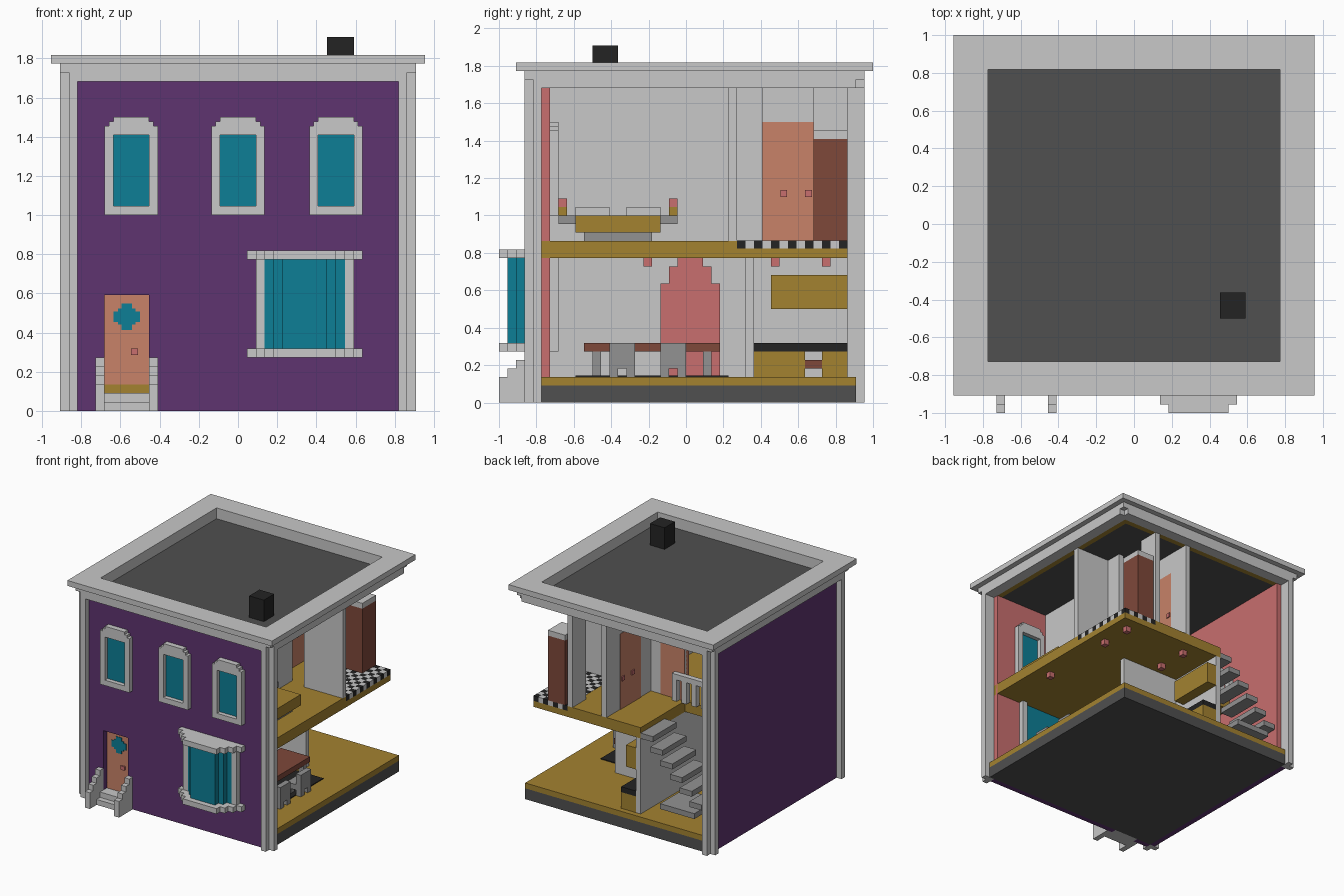
import bpy
import bmesh

if "Cube" in bpy.data.objects:
    bpy.data.objects.remove(bpy.data.objects["Cube"], do_unlink=True)

# Everything is laid out on a block grid; one block is this long
BLOCK = 1 / 22
# Main levels and wall planes, in blocks
GROUND, LOWER_CEILING, UPPER, CEILING = 3, 17, 19, 37
FRONT, FRONT_INNER, LEFT_EDGE, RIGHT_EDGE, BACK = -17, -16, -17, 18, 19


def make_material(name, red, green, blue):
    material = bpy.data.materials.new(name)
    material.use_nodes = True
    colour = (red, green, blue, 1)
    material.diffuse_color = colour
    material.node_tree.nodes["Principled BSDF"].inputs["Base Color"].default_value = colour
    return material


white = make_material("white_trim", .578, .578, .578)
purple = make_material("purple_wall", .112, .034, .162)
teal = make_material("teal_glass", .004, .209, .305)
orange = make_material("orange_door", .578, .223, .138)
pink = make_material("pink_paint", .578, .156, .156)
gold = make_material("golden_wood", .366, .223, .03)
brown = make_material("brown_wood", .209, .065, .042)
black = make_material("black", .017, .017, .017)
slate = make_material("dark_slate", .08, .08, .08)
grey = make_material("mid_grey", .288, .288, .288)


def add_block(mesh, x, y, z, index=0):
    """Append one box, given as (low, high) ranges in blocks."""
    corners = [mesh.verts.new((i * BLOCK, j * BLOCK, k * BLOCK))
               for i in x for j in y for k in z]
    for loop in ("0132", "4675", "0451", "2376", "0264", "1573"):
        face = mesh.faces.new([corners[int(c)] for c in loop])
        face.material_index = index


def finish(name, mesh, *materials):
    data = bpy.data.meshes.new(name)
    mesh.to_mesh(data)
    mesh.free()
    for material in materials:
        data.materials.append(material)
    thing = bpy.data.objects.new(name, data)
    bpy.context.collection.objects.link(thing)
    return thing


def part(name, material, *blocks):
    mesh = bmesh.new()
    for x, y, z in blocks:
        add_block(mesh, x, y, z)
    return finish(name, mesh, material)


def ring(outer_x, outer_y, inner_x, inner_y, z):
    """Four blocks forming a rectangular frame seen from above."""
    (a, b), (c, d) = outer_x, outer_y
    (e, f), (g, h) = inner_x, inner_y
    return [((a, b), (c, g), z), ((a, b), (h, d), z),
            ((a, e), (g, h), z), ((f, b), (g, h), z)]


# Ground base and the two floors, the upper one leaving a stairwell
part("base_slab", slate, ((-18, 19), (FRONT, 20), (0, 2)))
part("ground_floor", gold, ((-18, 19), (FRONT, 20), (2, GROUND)))
part("upper_floor", gold,
     ((LEFT_EDGE, RIGHT_EDGE), (FRONT, 6), (LOWER_CEILING, UPPER)),
     ((-4, 11), (6, BACK), (LOWER_CEILING, UPPER)),
     ((11, RIGHT_EDGE), (6, BACK), (LOWER_CEILING, 18.1)))

# Outer walls with the front doorway left open
door_x, door_top = (-15, -10), 13
for name, material, y, low in (("front_wall", purple, (-18, FRONT), 0),
                               ("front_wall_lining", pink, (FRONT, FRONT_INNER), GROUND)):
    part(name, material,
         ((-18, door_x[0]), y, (low, CEILING)),
         ((door_x[1], 18), y, (low, CEILING)),
         (door_x, y, (door_top, CEILING)))
part("side_wall", purple, ((-19, -18), (FRONT, BACK), (0, CEILING)))
part("side_wall_lining", pink, ((-18, LEFT_EDGE), (FRONT_INNER, BACK), (GROUND, CEILING)))

# Notched corner pillars
column = (0, CEILING)
for name, side in (("front_left_pillar", 1), ("front_right_pillar", -1)):
    part(name, white,
         (sorted((18 * side, 19 * side)), (-19, FRONT), column),
         (sorted((19 * side, 20 * side)), (-18, FRONT), column))
part("back_right_pillar", white, ((-19, -18), (BACK, 21), column),
     ((-20, -19), (BACK, 20), column))

# Roof: stepped cornice round a sunken deck, with a chimney
well_x, well_y = (-17, 17), (-16, 18)
deck_x, deck_y = (-18, 18), (FRONT, BACK)
step = (CEILING, 38)
part("cornice_lower", white,
     *ring((-20, 20), (-18, 20), deck_x, deck_y, step),
     ((-19, 19), (-19, -18), step), ((-19, 19), (20, 21), step))
part("cornice_middle", white, *ring((-20, 20), (-19, 21), well_x, well_y, (38, 39)))
part("cornice_top", white, *ring((-21, 21), (-20, 22), well_x, well_y, (39, 40)))
part("ceiling_edge", gold, *ring(deck_x, deck_y, well_x, well_y, step))
part("roof_deck", slate, (well_x, well_y, step))
part("chimney", black, ((10, 13), (-11, -8), (38, 42)))

# Upper windows, framed on both faces of the wall
frame_y, pane_y = (-19, -15), (-18.2, -15.8)
for name, left in (("right_window", -15), ("middle_window", -3), ("left_window", 8)):
    right = left + 6
    inner = (left + 1, right - 1)
    part(name + "_frame", white,
         ((left, right), frame_y, (22, 23)),
         ((left, left + 1), frame_y, (23, 31)),
         ((right - 1, right), frame_y, (23, 31)),
         ((left, right), frame_y, (31, 32)),
         ((left + .5, right - .5), frame_y, (32, 32.5)),
         (inner, frame_y, (32.5, 33)))
    part(name + "_glass", teal, (inner, pane_y, (23, 31)))

# Bay window: stepped sill, head and glass
for name, z in (("bay_sill", (6, 7)), ("bay_head", (LOWER_CEILING, 18))):
    part(name, white, *[((1 + i, 14 - i), (-19 - i, -18 - i), z) for i in range(4)],
         ((2, 13), (-18, -15), (z[0], min(z[1], 17.5))))
bay_z = (7, LOWER_CEILING)
part("bay_jambs", white, ((2, 3), frame_y, bay_z), ((12, 13), frame_y, bay_z))
part("bay_glass", teal, ((3, 12), (-19, -15.8), bay_z),
     ((4, 11), (-20, -19), bay_z), ((5, 10), (-21, -20), bay_z))

# Front door with a star-shaped light and a knob
part("front_door", orange, (door_x, (FRONT, FRONT_INNER), (2, door_top)))
door_face = (-17.1, FRONT)
part("door_star", teal, ((-14, -11), door_face, (10, 11.2)),
     ((-13.1, -11.9), door_face, (9.1, 12.1)), ((-13.5, -11.5), door_face, (9.7, 11.5)))
part("door_knob", pink, ((-12, -11.2), (-17.3, FRONT), (6.3, 7)))

# Entrance steps between stepped side walls
part("entrance_steps", white, (door_x, (-20, -18), (0, 1)), (door_x, (-19, FRONT), (0, 2)))
for name, x in (("right_step_wall", (-16, -15)), ("left_step_wall", (-10, -9))):
    part(name, white, *[(x, (-22 + i, -21 + i), (0, 3 + i)) for i in range(4)])

# Ground floor partitions
lower = (GROUND, LOWER_CEILING)
part("hall_partition", white, ((-4, -3), (FRONT_INNER, BACK), lower))
part("kitchen_partition", white, ((-3, 9), (7, 8), lower))

# Upper floor partitions
upper = (UPPER, CEILING)
part("bedroom_partition", white, ((6, 7), (FRONT_INNER, 6), upper))
part("bathroom_partition", white, ((10, RIGHT_EDGE), (5, 6), upper),
     ((10, 11), (6, 9), upper), ((10, 11), (15, BACK), upper))
part("landing_partition", white, ((3, 4), (6, BACK), upper), ((-4, 6), (5, 6), upper))

# Inner doors
inner_door = (UPPER, 33)
part("landing_door", orange, ((2.9, 4.1), (9, 15), inner_door))
part("landing_door_knobs", pink, ((2.7, 4.3), (11.1, 11.9), (24.2, 25)),
     ((2.7, 4.3), (14, 14.8), (24.2, 25)))
part("study_door", orange, ((-4, 1), (4.9, 6.1), inner_door))

# Bathroom chequered tiles and tall cabinet
tiles = bmesh.new()
for i in range(11, RIGHT_EDGE):
    for j in range(6, BACK):
        add_block(tiles, (i, i + 1), (j, j + 1), (18.1, UPPER + .05), (i + j) % 2)
finish("bathroom_tiles", tiles, white, black)
part("bathroom_cabinet", brown, ((11.5, 15), (15, BACK), (UPPER, 31)))
part("bathroom_cabinet_top", white, ((11.5, 15), (15, BACK), (31, 32)))

# Open stairs climbing along the hall partition
for i in range(6):
    x, top = -4 - 2 * i, 18 - 2 * i
    part("stair_tread", grey, ((x - 2.5, x), (12, BACK), (top - 1, top)))
part("stair_landing", grey, ((-15, -8), (12, BACK), (5, 6)))

# Stairwell railing
rail_y = (6, 7)
part("railing", white, ((LEFT_EDGE, -2), rail_y, (23, 24)),
     *[((x, x + 1), rail_y, (UPPER, 23)) for x in range(LEFT_EDGE, -2, 2)])

# Fireplace, narrowing towards the ceiling
part("fireplace", pink, ((-3, -1), (-3, 4), (GROUND, 14)),
     ((-3, -1), (-2, 3), (14, 16)), ((-3, -1), (-1, 2), (16, LOWER_CEILING)))

# Dining table, chairs and rug
part("rug", black, ((4, 14), (-13, 5), (GROUND, GROUND + .15)))
part("dining_table_top", brown, ((6, 12), (-12, 4), (6, 7)))
part("dining_table_legs", grey, *[((x, x + 1), (y, y + 1), (GROUND, 6))
                                  for x in (6, 11) for y in (-11, 2)])
for side, seat, back in (("right", (3, 6), (3, 4)), ("left", (12, 15), (14, 15))):
    for y in ((-9, -6), (-3, 0)):
        part(side + "_dining_chair", grey, (seat, y, (4, 5)), (back, y, (5, 7)),
             *[((x, x + 1), (end, end + 1), (GROUND, 4))
               for x in (seat[0], seat[1] - 1) for end in (y[0], y[1] - 1)])

# Kitchen counter with a shelf gap, and the wall cupboard
depth = (-3, 0)
part("counter_bases", gold, (depth, (8, 14), (GROUND, 6)), (depth, (16, BACK), (GROUND, 6)))
part("counter_shelf", brown, (depth, (14, 16), (4, 5)))
part("counter_top", black, (depth, (8, BACK), (6, 7)))
part("wall_cupboard", gold, ((-3, -1), (10, BACK), (11, 15)))

# Bed with pillows, bedside shelves and lamps
part("bed_base", grey, ((7, 14), (-12, -4), (UPPER, 20)))
part("bed", gold, ((7, 15), (-13, -3), (20, 22)))
part("pillows", white, ((7, 9), (-13, -9), (22, 23)), ((7, 9), (-7, -3), (22, 23)))
for name, shelf, lamp in (("front", (-15, -13), (-15, -14)), ("back", (-3, -1), (-2, -1))):
    part(name + "_bedside_shelf", grey, ((7, 9), shelf, (21, 22)))
    part(name + "_lamp_base", gold, ((7, 8), lamp, (22, 23)))
    part(name + "_lamp_shade", pink, ((7, 8), lamp, (23, 24)))

# Ceiling lights on both storeys
part("lower_lights", pink, *[((x, x + 1), (y, y + 1), (16, LOWER_CEILING))
                             for x, y in ((15, 16), (15, 10), (15, -5), (2, 16), (2, 10))])
part("upper_lights", pink, *[((x, x + 2), (y, y + 2), (36, CEILING))
                             for x, y in ((4, 0), (0, 11))])
